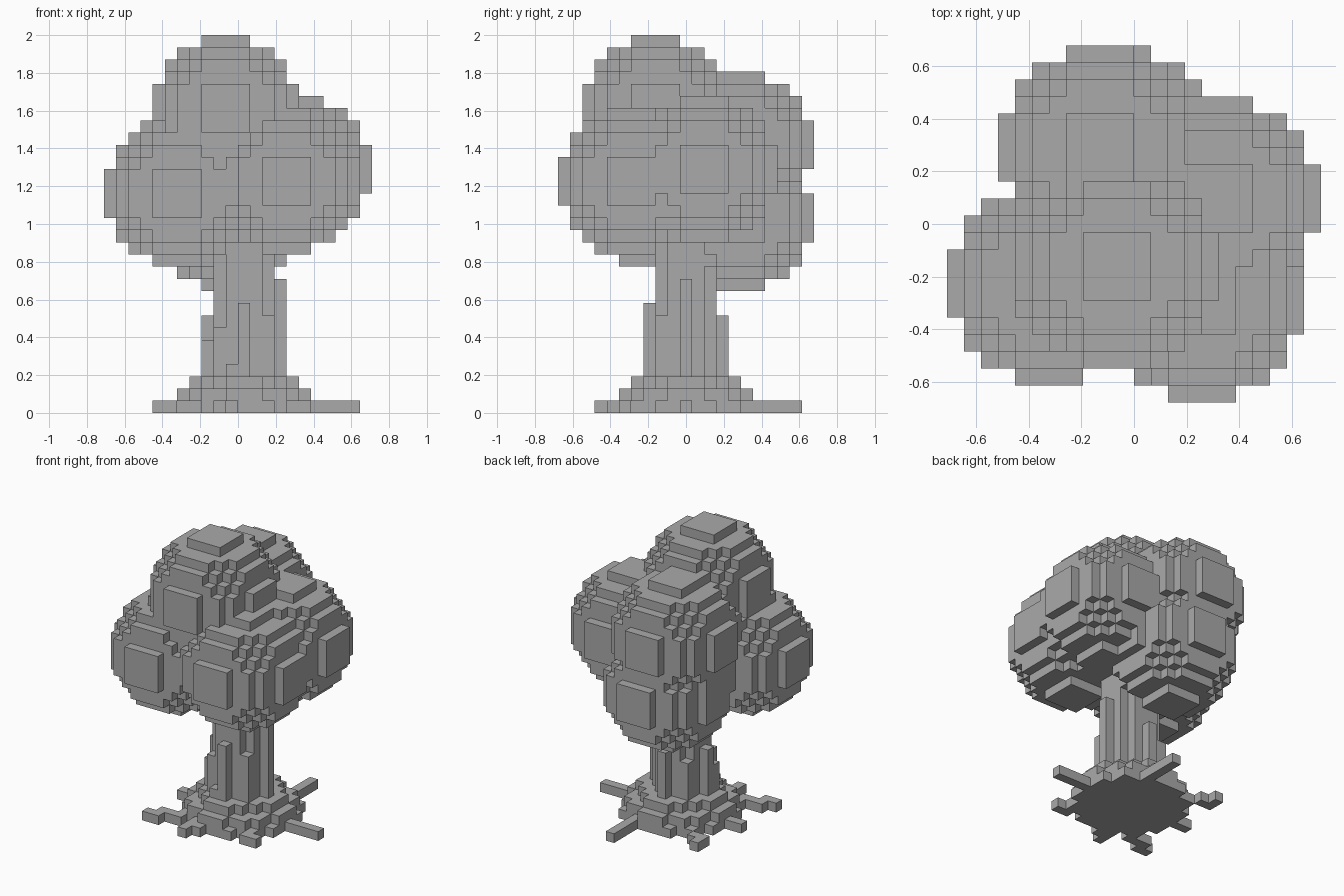
import bpy
import bmesh
from mathutils import Vector

cube = bpy.data.objects.get("Cube")
if cube:
    bpy.data.objects.remove(cube, do_unlink=True)

UNIT = 2 / 31                      # edge of one block
ORIGIN = Vector((-11, -10.5, 0))   # grid corner, in blocks
TRUNK_X, TRUNK_Y = 11, 10          # centre column of the trunk

grey = bpy.data.materials.new("plain_grey")
grey.use_nodes = True
grey.diffuse_color = (0.4, 0.4, 0.4, 1)
grey.node_tree.nodes["Principled BSDF"].inputs["Base Color"].default_value = (0.4, 0.4, 0.4, 1)


def ball(cx, cy, cz, r=6):
    """Blocks whose centres lie inside a sphere."""
    span = range(-r, r)
    return {(cx + i, cy + j, cz + k) for i in span for j in span for k in span
            if (i + .5) ** 2 + (j + .5) ** 2 + (k + .5) ** 2 <= r * r}


def disc(limit, z0, z1):
    """Round column of blocks about the trunk axis."""
    span = range(-6, 7)
    return {(TRUNK_X + i, TRUNK_Y + j, z) for i in span for j in span
            for z in range(z0, z1) if i * i + j * j <= limit}


def build(name, blocks, solid):
    """Mesh of the block faces that are not covered by a neighbour."""
    bm = bmesh.new()
    for block in sorted(blocks):
        centre = Vector(block) + Vector((.5, .5, .5)) + ORIGIN
        for axis in range(3):
            for sign in (-1, 1):
                step = Vector((0, 0, 0))
                step[axis] = sign
                if tuple(int(b + s) for b, s in zip(block, step)) in solid:
                    continue
                u, v = Vector((0, 0, 0)), Vector((0, 0, 0))
                u[(axis + 1) % 3] = .5
                v[(axis + 2) % 3] = .5 * sign
                mid = centre + step / 2
                corners = (mid - u - v, mid + u - v, mid + u + v, mid - u + v)
                bm.faces.new([bm.verts.new(c * UNIT) for c in corners])
    bmesh.ops.remove_doubles(bm, verts=bm.verts, dist=UNIT / 100)
    # Merge flat areas into large faces
    bmesh.ops.dissolve_limit(bm, angle_limit=.01, verts=bm.verts, edges=bm.edges)
    mesh = bpy.data.meshes.new(name)
    bm.to_mesh(mesh)
    bm.free()
    mesh.materials.append(grey)
    bpy.context.collection.objects.link(bpy.data.objects.new(name, mesh))


# Canopy: six overlapping leaf clumps
clumps = [(10, 8, 25), (6, 7, 18), (15, 6, 19), (16, 12, 20), (9, 15, 22), (10, 15, 16)]
canopy = set().union(*(ball(*c) for c in clumps))

# Trunk: round column with bark ridges of differing height (x, y, top)
trunk = disc(5, 0, 21)
ridges = [(11, 7, 9), (10, 7, 4), (13, 8, 8), (9, 8, 7), (14, 10, 11),
          (8, 10, 8), (8, 9, 6), (11, 13, 8), (9, 12, 7)]
for x, y, top in ridges:
    trunk |= {(x, y, z) for z in range(top)}
trunk -= canopy

# Root flare: three shrinking steps
flare = (disc(32, 0, 1) | disc(26, 1, 2) | disc(17, 2, 3)) - trunk

# Roots creeping out over the ground
roots = {(x, 10, 0) for x in range(17, 21)} | {(13, y, 0) for y in range(15, 20)}
for x, y in [(4, 4), (5, 4), (5, 5), (6, 5), (7, 5), (9, 3), (9, 4), (10, 4),
             (15, 5), (16, 5), (6, 15), (5, 15), (5, 16), (4, 10), (5, 10)]:
    roots.add((x, y, 0))
roots -= flare | trunk

solid = canopy | trunk | flare | roots
for name, blocks in (("canopy", canopy), ("trunk", trunk), ("root_flare", flare), ("roots", roots)):
    build(name, blocks, solid)
